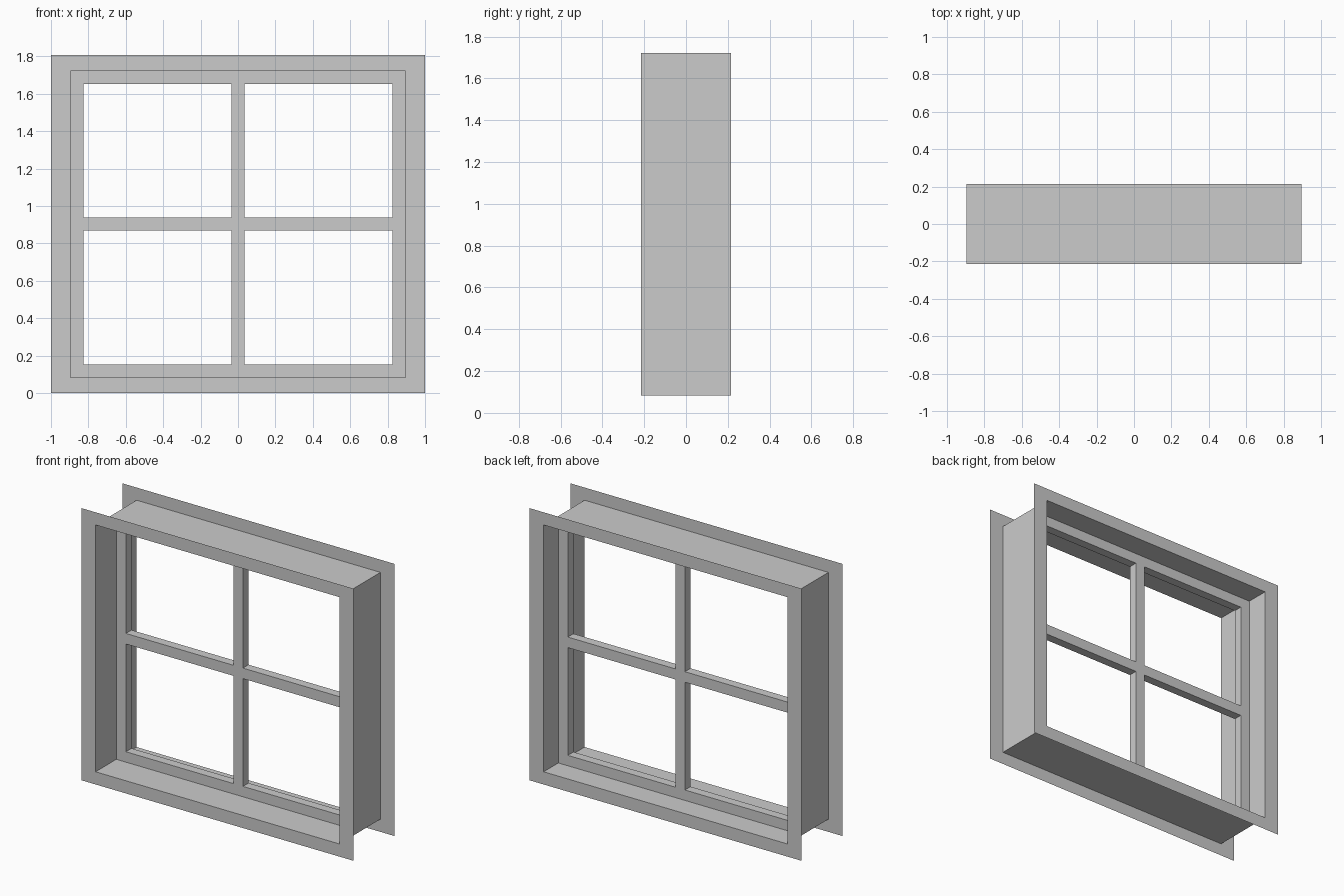
import bpy, bmesh

if "Cube" in bpy.data.objects:
    bpy.data.objects.remove(bpy.data.objects["Cube"])

ZC = 0.903            # height of the window centre
HW, HH = 0.895, 0.819 # half size of the wall opening
DEPTH = 0.215         # half depth of the casing


def add_object(name, bm):
    mesh = bpy.data.meshes.new(name)
    bm.to_mesh(mesh)
    bm.free()
    obj = bpy.data.objects.new(name, mesh)
    bpy.context.collection.objects.link(obj)
    return obj


def rect_loop(bm, hx, hz, y):
    return [bm.verts.new((sx * hx, y, ZC + sz * hz))
            for sx, sz in ((-1, -1), (1, -1), (1, 1), (-1, 1))]


# Casing: thin sheet lining the opening, with a flat flange front and back
bm = bmesh.new()
loops = [rect_loop(bm, *p) for p in ((1.0, ZC, -DEPTH), (HW, HH, -DEPTH),
                                     (HW, HH, DEPTH), (1.0, ZC, DEPTH))]
for a, b in zip(loops, loops[1:]):
    for i in range(4):
        j = (i + 1) % 4
        bm.faces.new((a[i], a[j], b[j], b[i]))
add_object("casing", bm)

# Sash: four-pane frame with crossed glazing bars, cut from a grid of cells
Y0, Y1 = 0.002, 0.061
xs = [-HW, -0.825, -0.035, 0.035, 0.825, HW]
zs = [-HH, -0.75, -0.035, 0.035, 0.75, HH]
bm = bmesh.new()
grid = [[bm.verts.new((x, Y0, ZC + z)) for z in zs] for x in xs]
for i in range(5):
    for j in range(5):
        if i in (1, 3) and j in (1, 3):
            continue  # open pane
        bm.faces.new((grid[i][j], grid[i + 1][j],
                      grid[i + 1][j + 1], grid[i][j + 1]))
ext = bmesh.ops.extrude_face_region(bm, geom=bm.faces[:], use_keep_orig=True)
moved = [v for v in ext["geom"] if isinstance(v, bmesh.types.BMVert)]
bmesh.ops.translate(bm, verts=moved, vec=(0, Y1 - Y0, 0))
bmesh.ops.recalc_face_normals(bm, faces=bm.faces[:])
add_object("sash", bm)
